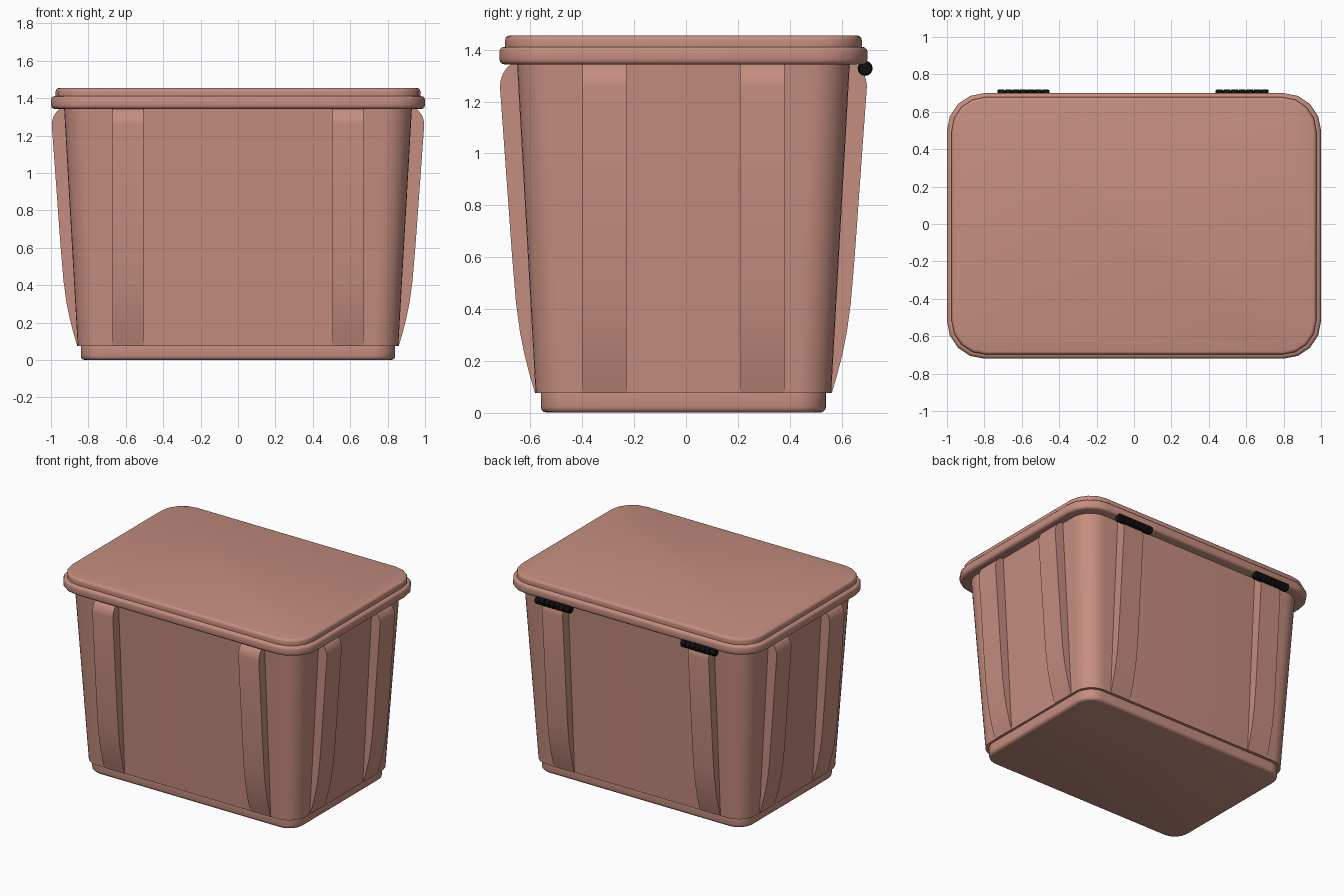
import bpy, bmesh, math
from mathutils import Vector

cube = bpy.data.objects.get("Cube")
if cube:
    bpy.data.objects.remove(cube, do_unlink=True)

CENTRE_Y = -0.01
Z_LOW, Z_HIGH = 0.075, 1.35


def material(name, colour, rough):
    m = bpy.data.materials.new(name)
    m.use_nodes = True
    m.diffuse_color = colour
    node = m.node_tree.nodes["Principled BSDF"]
    node.inputs["Base Color"].default_value = colour
    node.inputs["Roughness"].default_value = rough
    return m


clay = material("dusty pink plastic", (0.56, 0.27, 0.215, 1), 0.5)
black = material("black hinge", (0.005, 0.005, 0.005, 1), 0.5)


def finish(name, bm, mat, angle=35):
    bmesh.ops.recalc_face_normals(bm, faces=bm.faces)
    mesh = bpy.data.meshes.new(name)
    bm.to_mesh(mesh)
    bm.free()
    mesh.materials.append(mat)
    ob = bpy.data.objects.new(name, mesh)
    bpy.context.collection.objects.link(ob)
    bpy.ops.object.select_all(action='DESELECT')
    ob.select_set(True)
    bpy.context.view_layer.objects.active = ob
    bpy.ops.object.shade_smooth_by_angle(angle=math.radians(angle))
    return ob


def rounded_rect(hx, hy, r, z, segs):
    pts = []
    for quarter, (sx, sy) in enumerate([(1, 1), (-1, 1), (-1, -1), (1, -1)]):
        for i in range(segs + 1):
            a = (quarter + i / segs) * math.pi / 2
            pts.append((sx * (hx - r) + r * math.cos(a),
                        CENTRE_Y + sy * (hy - r) + r * math.sin(a), z))
    return pts


def loft(name, rings, segs):
    """Stack rounded rectangles (half x, half y, corner radius, z) into a closed solid."""
    bm = bmesh.new()
    loops = [[bm.verts.new(p) for p in rounded_rect(*ring, segs)] for ring in rings]
    n = len(loops[0])
    for a, b in zip(loops, loops[1:]):
        for i in range(n):
            bm.faces.new((a[i], a[(i + 1) % n], b[(i + 1) % n], b[i]))
    bm.faces.new(loops[0])
    bm.faces.new(loops[-1])
    return finish(name, bm, clay)


def slab(name, hx, hy, r, z0, z1, low, high, segs):
    """Rounded slab whose lower and upper edges are softened by low and high."""
    rings = []
    steps = [0, 30, 60, 90]
    for a in steps:
        d = low * (1 - math.sin(math.radians(a)))
        rings.append((hx - d, hy - d, r - d, z0 + low * (1 - math.cos(math.radians(a)))))
    for a in reversed(steps):
        d = high * (1 - math.sin(math.radians(a)))
        rings.append((hx - d, hy - d, r - d, z1 - high * (1 - math.cos(math.radians(a)))))
    return loft(name, rings, segs)


# Foot, tapered tub and two-step lid
slab("foot", 0.84, 0.55, 0.12, 0, Z_LOW + 0.01, 0.022, 0.002, 8)
loft("tub", [(0.857, 0.57, 0.13, Z_LOW), (0.93, 0.642, 0.15, Z_HIGH)], 8)
slab("lid_rim", 1.0, 0.71, 0.2, 1.343, 1.411, 0.02, 0.02, 4)
slab("lid_top", 0.975, 0.688, 0.18, 1.40, 1.455, 0.004, 0.018, 4)

# Rib outline: height and how far it stands out from the sloping wall
RIB = [(0.075, 0.002), (0.14, 0.018), (0.22, 0.034), (0.31, 0.047), (0.42, 0.056),
       (0.60, 0.061), (1.26, 0.071), (1.285, 0.066), (1.31, 0.055), (1.33, 0.04),
       (1.348, 0.018)]


def rib(name, axis, side, low_half, high_half, u0, u1):
    def wall(z):
        return low_half + (high_half - low_half) * (z - Z_LOW) / (Z_HIGH - Z_LOW)

    outline = [(wall(z) + d, z) for z, d in RIB]
    outline += [(wall(z) - 0.02, z) for z in (RIB[-1][0], RIB[0][0])]
    bm = bmesh.new()
    ends = []
    for u in (u0, u1):
        if axis == 'x':
            ends.append([bm.verts.new((side * o, CENTRE_Y + u, z)) for o, z in outline])
        else:
            ends.append([bm.verts.new((u, CENTRE_Y + side * o, z)) for o, z in outline])
    a, b = ends
    n = len(outline)
    for i in range(n):
        bm.faces.new((a[i], a[(i + 1) % n], b[(i + 1) % n], b[i]))
    bm.faces.new(a)
    bm.faces.new(b)
    return finish(name, bm, clay)


# Two ribs on every wall
for side, end_wall, long_wall in ((1, "left", "back"), (-1, "right", "front")):
    for s in (1, -1):
        tag = "a" if s > 0 else "b"
        rib(f"{end_wall}_rib_{tag}", 'x', side, 0.857, 0.93, s * 0.22, s * 0.39)
        rib(f"{long_wall}_rib_{tag}", 'y', side, 0.57, 0.642, s * 0.505, s * 0.67)

# Hinge barrels: knuckles along a pin, under the back of the rim
for name, x0, x1 in (("hinge_left", 0.437, 0.719), ("hinge_right", -0.731, -0.453)):
    bm = bmesh.new()
    knuckles, sides = 7, 16
    step = (x1 - x0) / knuckles
    loops = []
    for k in range(knuckles):
        for t, r in ((0.0, 0.023), (0.12, 0.029), (0.88, 0.029), (1.0, 0.023)):
            if k and t == 0.0:
                continue
            loops.append([bm.verts.new(Vector((x0 + (k + t) * step,
                          0.691 + r * math.cos(2 * math.pi * i / sides),
                          1.328 + r * math.sin(2 * math.pi * i / sides))))
                          for i in range(sides)])
    for a, b in zip(loops, loops[1:]):
        for i in range(sides):
            j = (i + 1) % sides
            bm.faces.new((a[i], a[j], b[j], b[i]))
    bm.faces.new(loops[0])
    bm.faces.new(loops[-1])
    finish(name, bm, black)
